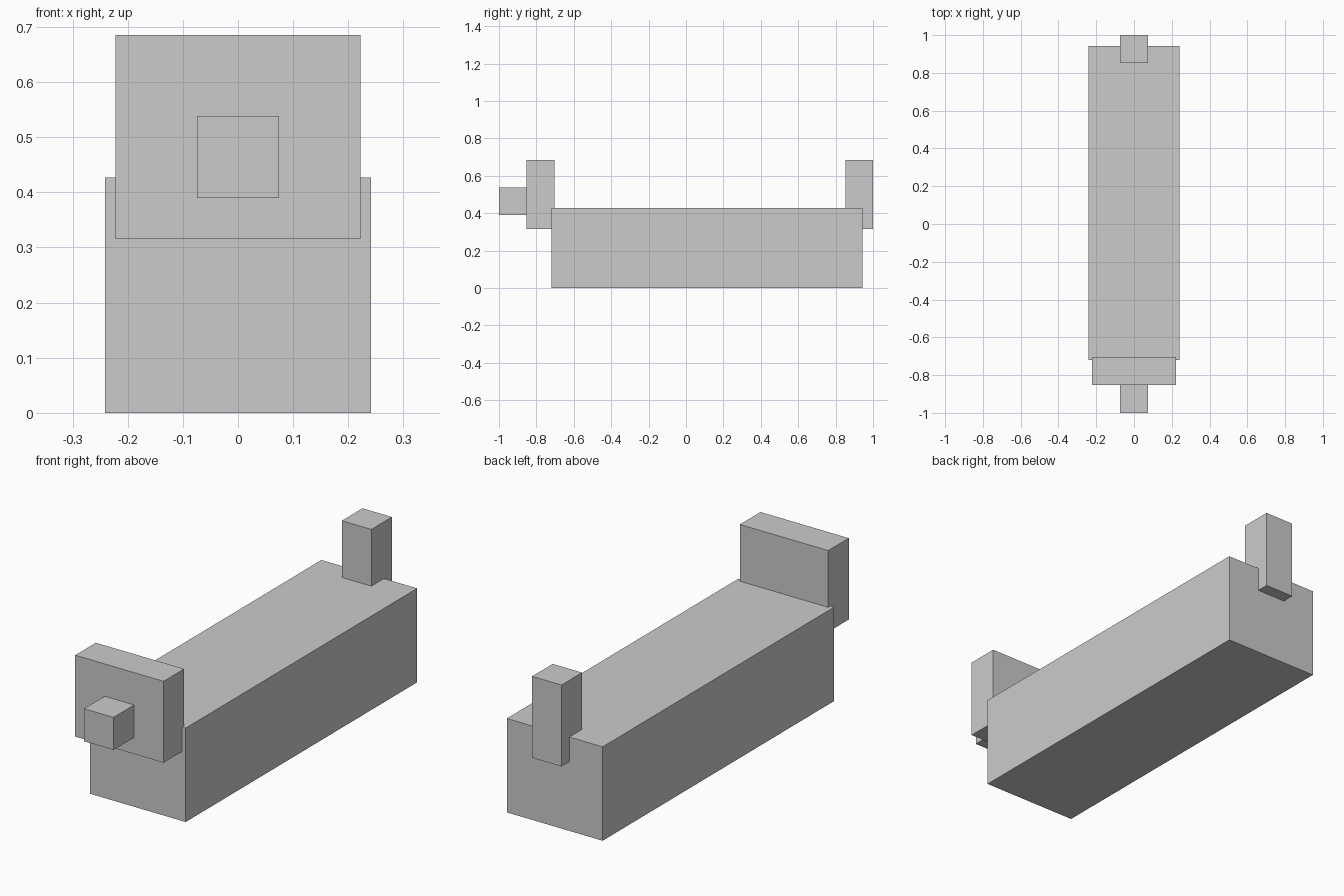
import bpy

if "Cube" in bpy.data.objects:
    bpy.data.objects.remove(bpy.data.objects["Cube"])

grey = bpy.data.materials.new("plain_grey")
grey.diffuse_color = (0.6, 0.6, 0.6, 1)
grey.use_nodes = True
grey.node_tree.nodes["Principled BSDF"].inputs["Base Color"].default_value = grey.diffuse_color


def box(name, half_width, y0, y1, z0, z1):
    """Box centred on x, spanning the given y and z ranges."""
    bpy.ops.mesh.primitive_cube_add(size=1, location=(0, (y0 + y1) / 2, (z0 + z1) / 2))
    obj = bpy.context.object
    obj.name = name
    obj.scale = (2 * half_width, y1 - y0, z1 - z0)
    bpy.ops.object.transform_apply(location=False, rotation=False, scale=True)
    obj.data.materials.append(grey)
    return obj


# Long body resting on the ground
box("body", 0.241, -0.72, 0.943, 0, 0.427)
# Upright head slab and the snout on its front
box("head", 0.222, -0.852, -0.704, 0.315, 0.685)
box("snout", 0.074, -1.0, -0.852, 0.39, 0.538)
# Upright tail at the back
box("tail", 0.074, 0.852, 1.0, 0.315, 0.685)
